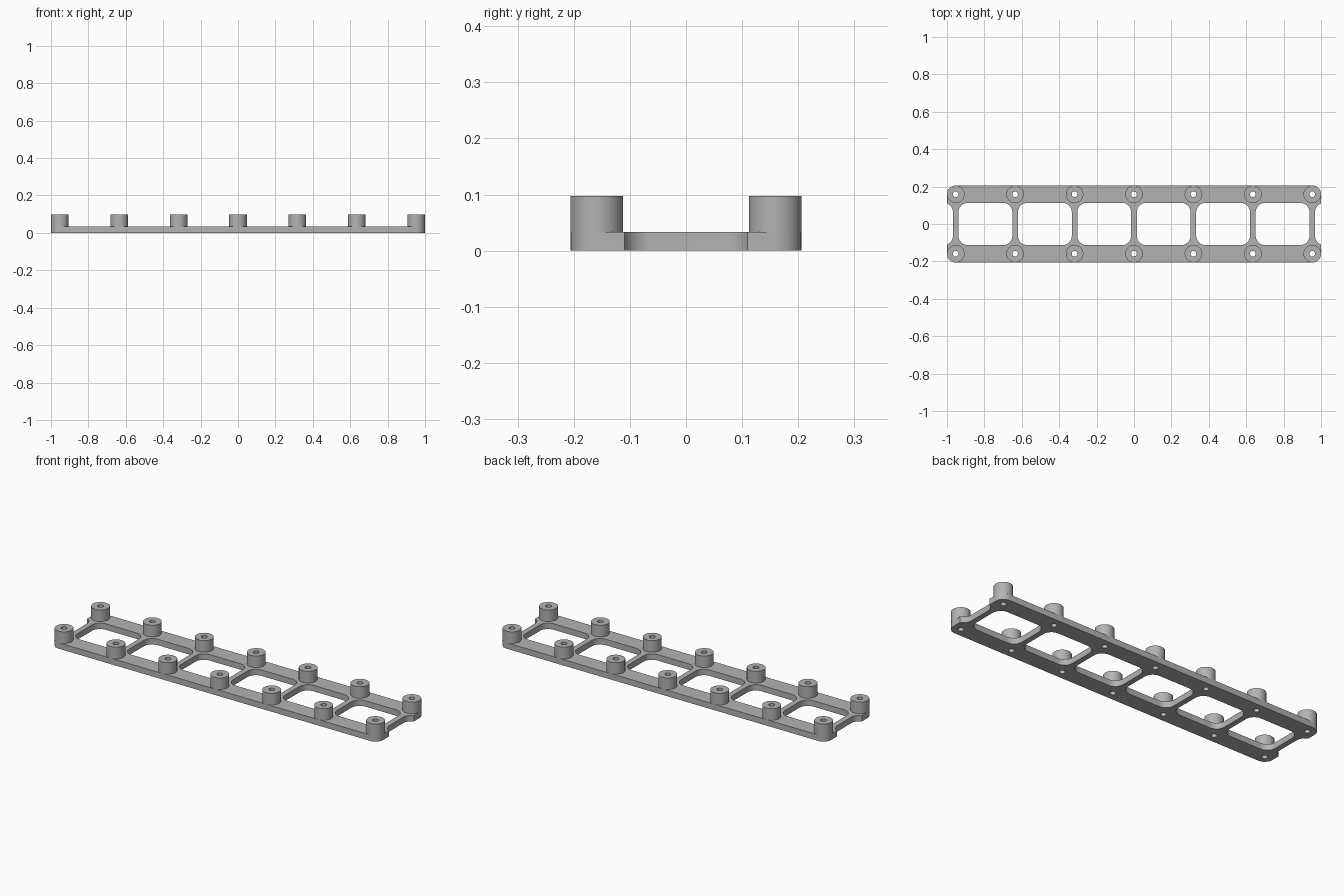
import bpy, bmesh
from math import cos, sin, pi, sqrt, acos

cube = bpy.data.objects.get("Cube")
if cube:
    bpy.data.objects.remove(cube)

COUNT, PITCH = 7, 0.3177
BOSS_Y, BOSS_R, HOLE_R = 0.159, 0.047, 0.015
HALF_Y, PLATE_H, TOP = 0.206, 0.033, 0.097
WIN_X, WIN_Y, FILLET = 0.144, 0.113, 0.05
END = 1.0

grey = bpy.data.materials.new("light_grey")
grey.use_nodes = True
colour = (0.45, 0.45, 0.45, 1)
grey.diffuse_color = colour
grey.node_tree.nodes["Principled BSDF"].inputs["Base Color"].default_value = colour


def arc(cx, cy, r, a0, a1, steps=8):
    return [(cx + r * cos(a0 + (a1 - a0) * i / steps),
             cy + r * sin(a0 + (a1 - a0) * i / steps)) for i in range(steps + 1)]


def circle(cx, cy, r, steps=40):
    return arc(cx, cy, r, 0, 2 * pi, steps)[:-1]


def rounded_rect(cx, hx, hy, r):
    pts = []
    for k, (sx, sy) in enumerate([(1, 1), (-1, 1), (-1, -1), (1, -1)]):
        pts += arc(cx + sx * (hx - r), sy * (hy - r), r, k * pi / 2, (k + 1) * pi / 2)
    return pts


def extrude_loops(name, loops, z0, z1):
    """Fill nested outlines as a flat shape with holes and give it height."""
    curve = bpy.data.curves.new(name + "_outline", "CURVE")
    curve.dimensions = "2D"
    curve.fill_mode = "BOTH"
    curve.extrude = (z1 - z0) / 2
    for pts in loops:
        spline = curve.splines.new("POLY")
        spline.points.add(len(pts) - 1)
        for point, (x, y) in zip(spline.points, pts):
            point.co = (x, y, 0, 1)
        spline.use_cyclic_u = True
    temp = bpy.data.objects.new(name + "_temp", curve)
    bpy.context.collection.objects.link(temp)
    bpy.context.view_layer.update()
    mesh = bpy.data.meshes.new_from_object(
        temp.evaluated_get(bpy.context.evaluated_depsgraph_get()))
    bpy.data.objects.remove(temp)
    bpy.data.curves.remove(curve)

    bm = bmesh.new()
    bm.from_mesh(mesh)
    bmesh.ops.remove_doubles(bm, verts=bm.verts, dist=0.00005)
    bmesh.ops.translate(bm, verts=bm.verts, vec=(0, 0, (z0 + z1) / 2))
    bmesh.ops.recalc_face_normals(bm, faces=bm.faces)
    bm.to_mesh(mesh)
    bm.free()
    mesh.name = name
    mesh.materials.clear()
    mesh.materials.append(grey)
    obj = bpy.data.objects.new(name, mesh)
    bpy.context.collection.objects.link(obj)
    bpy.ops.object.select_all(action="DESELECT")
    obj.select_set(True)
    bpy.context.view_layer.objects.active = obj
    bpy.ops.object.shade_smooth_by_angle(angle=0.6)
    return obj


# Frame outline: rounded corners, and a filleted notch outside each end rib
columns = [(i - (COUNT - 1) / 2) * PITCH for i in range(COUNT)]
last = columns[-1]
notch_x = last + PITCH / 2 - WIN_X + FILLET
cut = acos((END - notch_x) / FILLET)
quarter = arc(notch_x, WIN_Y - FILLET, FILLET, pi, cut)
quarter += arc(last, BOSS_Y, END - last, 0, pi / 2)
right = [(x, -y) for x, y in reversed(quarter)] + quarter
outline = right + [(-x, y) for x, y in reversed(right)]

# Frame with windows between the ribs and screw holes
loops = [outline]
loops += [rounded_rect(x + PITCH / 2, WIN_X, WIN_Y, FILLET) for x in columns[:-1]]
loops += [circle(x, s * BOSS_Y, HOLE_R, 24) for x in columns for s in (-1, 1)]
extrude_loops("ladder_frame", loops, 0, PLATE_H)

# Standoffs, one pair for each rib
for side, label in ((-1, "front"), (1, "back")):
    for i, x in enumerate(columns):
        extrude_loops(f"{label}_standoff_{i + 1}",
                      [circle(x, side * BOSS_Y, BOSS_R), circle(x, side * BOSS_Y, HOLE_R, 24)],
                      PLATE_H, TOP)
